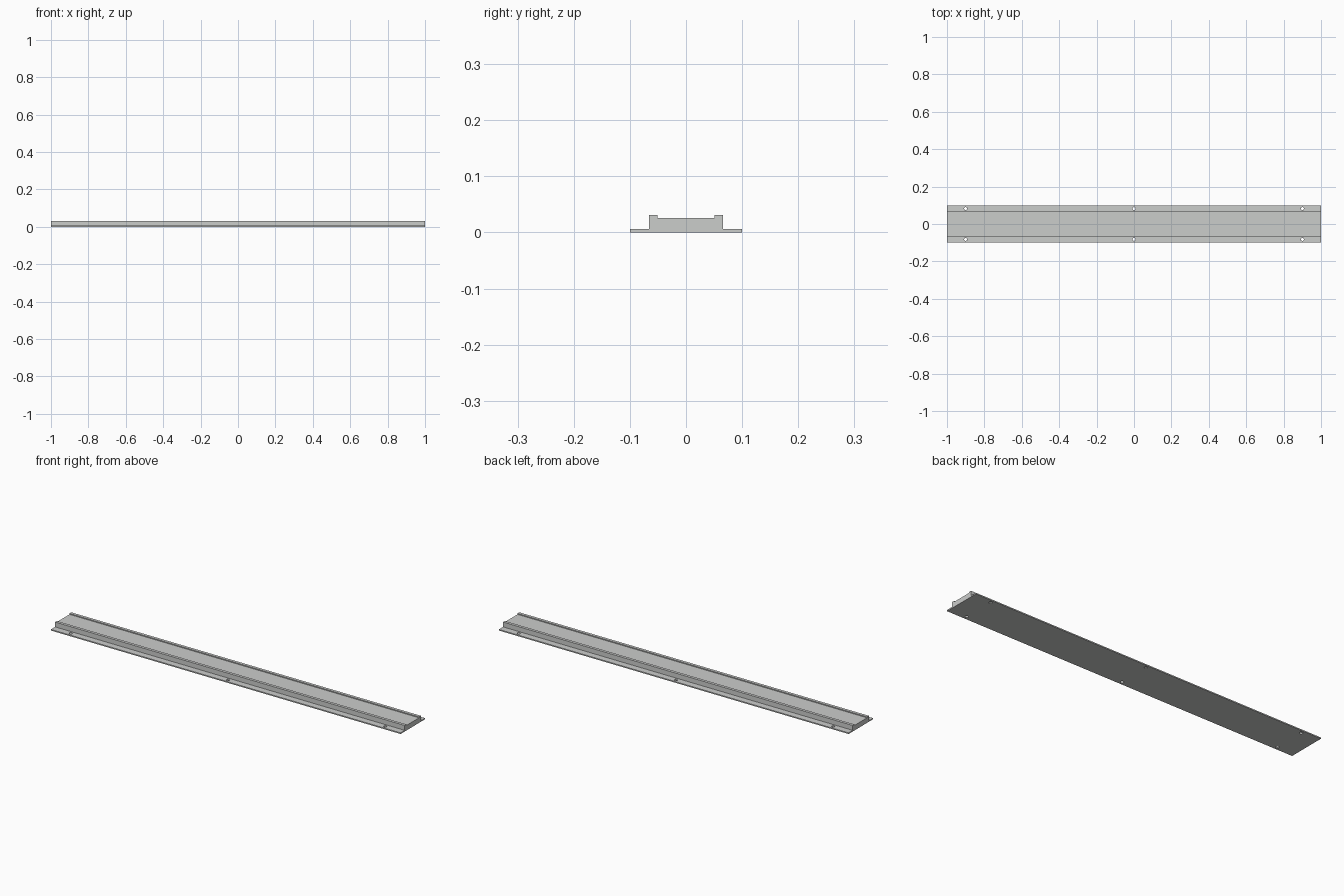
import bpy
import bmesh

cube = bpy.data.objects.get("Cube")
if cube:
    bpy.data.objects.remove(cube, do_unlink=True)

LENGTH = 2.0
HOLE_RADIUS = 0.008


def make_material(name, color):
    mat = bpy.data.materials.new(name)
    mat.use_nodes = True
    mat.diffuse_color = color
    mat.node_tree.nodes["Principled BSDF"].inputs["Base Color"].default_value = color
    return mat


def add_object(name, bm):
    bmesh.ops.recalc_face_normals(bm, faces=bm.faces)
    mesh = bpy.data.meshes.new(name)
    bm.to_mesh(mesh)
    bm.free()
    obj = bpy.data.objects.new(name, mesh)
    bpy.context.collection.objects.link(obj)
    return obj


# Flanged rail: half of the cross-section (y, z), mirrored and extruded along x
half = [(0.1, 0), (0.1, 0.006), (0.066, 0.006), (0.066, 0.031),
        (0.051, 0.031), (0.051, 0.026)]
profile = half + [(-y, z) for y, z in reversed(half)]
bm = bmesh.new()
face = bm.faces.new([bm.verts.new((-LENGTH / 2, y, z)) for y, z in profile])
extruded = bmesh.ops.extrude_face_region(bm, geom=[face], use_keep_orig=True)
moved = [v for v in extruded["geom"] if isinstance(v, bmesh.types.BMVert)]
bmesh.ops.translate(bm, verts=moved, vec=(LENGTH, 0, 0))
rail = add_object("rail", bm)
rail.data.materials.append(make_material("light grey metal", (0.6, 0.61, 0.6, 1)))

# Cutter for the screw holes through both flanges
bm = bmesh.new()
for x in (-0.9, 0, 0.9):
    for y in (-0.082, 0.082):
        hole = bmesh.ops.create_cone(bm, cap_ends=True, segments=24,
                                     radius1=HOLE_RADIUS, radius2=HOLE_RADIUS,
                                     depth=0.04)
        bmesh.ops.translate(bm, verts=hole["verts"], vec=(x, y, 0))
cutter = add_object("screw_hole_cutter", bm)
cutter.hide_render = True
cutter.hide_set(True)

holes = rail.modifiers.new("screw holes", "BOOLEAN")
holes.operation = "DIFFERENCE"
holes.solver = "EXACT"
holes.object = cutter
